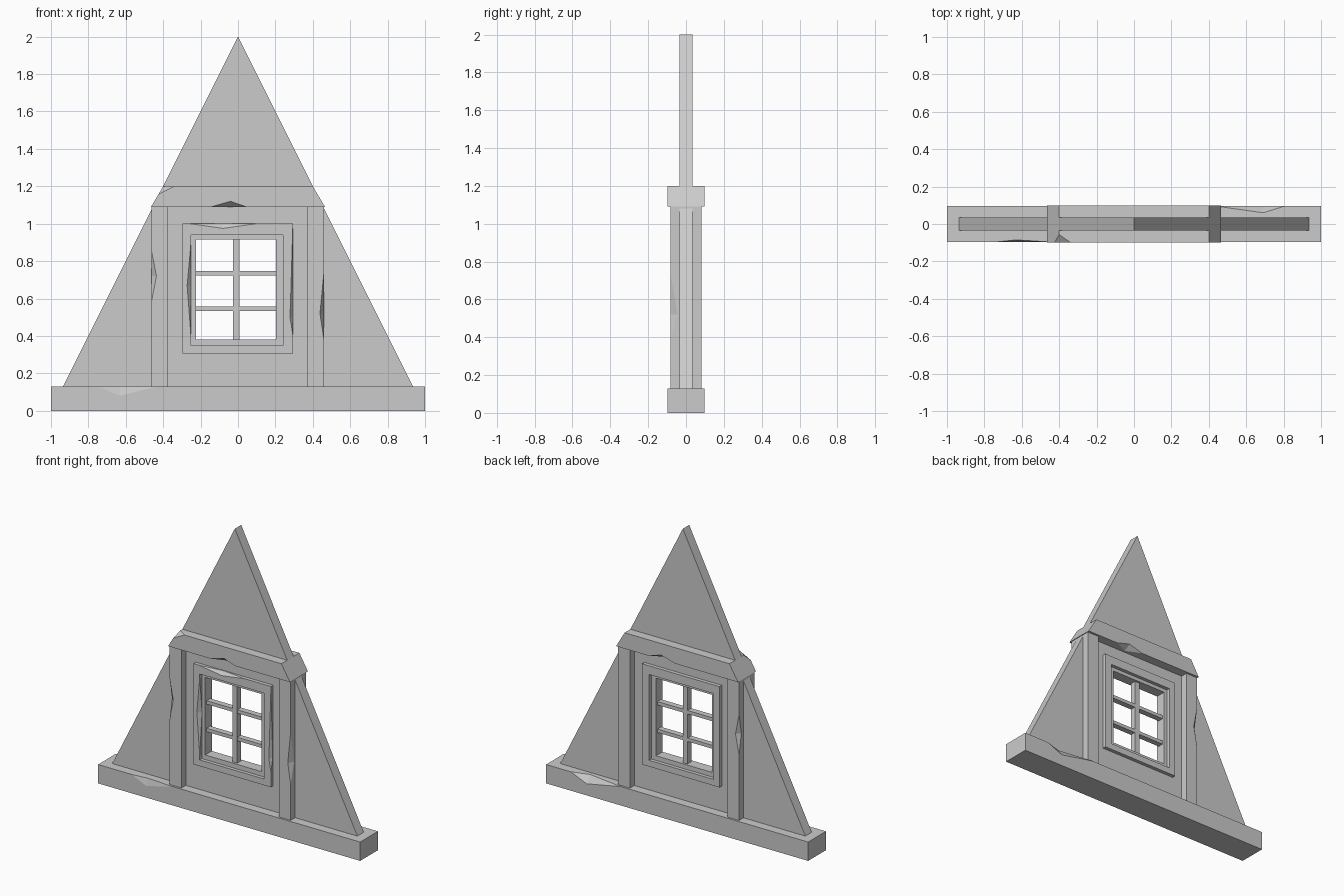
import bpy, bmesh
from mathutils import Vector

if "Cube" in bpy.data.objects:
    bpy.data.objects.remove(bpy.data.objects["Cube"], do_unlink=True)

grey = bpy.data.materials.new("plain grey")
grey.use_nodes = True
grey.diffuse_color = (0.6, 0.6, 0.6, 1)
grey.node_tree.nodes["Principled BSDF"].inputs["Base Color"].default_value = grey.diffuse_color


def prism(name, outline, y0, y1):
    """Extrude an x-z outline from y0 to y1."""
    bm = bmesh.new()
    face = bm.faces.new([bm.verts.new((x, y0, z)) for x, z in outline])
    top = bmesh.ops.extrude_face_region(bm, geom=[face])["geom"]
    moved = [v for v in top if isinstance(v, bmesh.types.BMVert)]
    bmesh.ops.translate(bm, verts=moved, vec=(0, y1 - y0, 0))
    return finish(bm, name)


def finish(bm, name):
    bmesh.ops.recalc_face_normals(bm, faces=bm.faces)
    mesh = bpy.data.meshes.new(name)
    bm.to_mesh(mesh)
    bm.free()
    mesh.materials.append(grey)
    obj = bpy.data.objects.new(name, mesh)
    bpy.context.collection.objects.link(obj)
    return obj


def box(name, x0, x1, z0, z1, half):
    return prism(name, [(x0, z0), (x1, z0), (x1, z1), (x0, z1)], -half, half)


def cut(obj, cutter):
    mod = obj.modifiers.new("cut", "BOOLEAN")
    mod.operation, mod.solver, mod.object = "DIFFERENCE", "EXACT", cutter
    bpy.context.view_layer.objects.active = obj
    bpy.ops.object.modifier_apply(modifier=mod.name)
    bpy.data.objects.remove(cutter, do_unlink=True)


def chip(obj, a, b, p, q):
    """Notch the edge a-b; p and q are the deepest points on its two faces."""
    a, b, p, q = map(Vector, (a, b, p, q))
    out = ((a + b) / 2 - (p + q) / 2).normalized() * 0.004
    spread = (p - q) * 0.3
    bm = bmesh.new()
    verts = [bm.verts.new(v) for v in (a + out, b + out, p + spread, q - spread)]
    bmesh.ops.convex_hull(bm, input=verts)
    cut(obj, finish(bm, "chip_cutter"))


def frame(name, outer, inner, half):
    obj = box(name, *outer, half)
    cut(obj, box("opening_cutter", *inner, half + 0.1))
    return obj


# Gable wall with window opening
wall = prism("gable_wall", [(-0.935, 0.13), (0.935, 0.13), (0, 2)], -0.035, 0.035)
cut(wall, box("opening_cutter", -0.24, 0.23, 0.36, 0.93, 0.2))

# Sill beam along the bottom
sill = box("bottom_beam", -1, 1, 0, 0.13, 0.097)
chip(sill, (-0.76, -0.097, 0.13), (-0.42, -0.097, 0.13),
     (-0.63, -0.097, 0.08), (-0.63, -0.085, 0.13))
chip(sill, (0.42, 0.097, 0.13), (0.82, 0.097, 0.13),
     (0.69, 0.097, 0.08), (0.69, 0.06, 0.13))

# Upright posts
left_post = box("post_left", 0.37, 0.46, 0.13, 1.09, 0.083)
right_post = box("post_right", -0.463, -0.374, 0.13, 1.09, 0.083)
chip(left_post, (0.46, -0.083, 0.36), (0.46, -0.083, 0.76),
     (0.438, -0.083, 0.52), (0.46, -0.045, 0.52))
for y, s in ((-0.083, 1), (0.083, -1)):
    chip(right_post, (-0.463, y, 0.55), (-0.463, y, 0.89),
         (-0.436, y, 0.72), (-0.463, y + s * 0.025, 0.72))

# Collar beam with sloping ends
beam = prism("collar_beam", [(-0.465, 1.09), (0.465, 1.09), (0.40, 1.2), (-0.40, 1.2)],
             -0.098, 0.098)
chip(beam, (-0.16, -0.098, 1.09), (0.06, -0.098, 1.09),
     (-0.04, -0.098, 1.12), (-0.04, -0.06, 1.09))
chip(beam, (0.0, 0.098, 1.09), (0.24, 0.098, 1.09),
     (0.12, 0.098, 1.12), (0.12, 0.05, 1.09))

# Broken corner of the collar beam
corner = [Vector(v) for v in ((-0.43, -0.098, 1.155), (-0.34, -0.098, 1.2), (-0.41, -0.05, 1.2))]
normal = (corner[1] - corner[0]).cross(corner[2] - corner[0])
if normal.dot(Vector((-0.4, -0.098, 1.2)) - corner[0]) < 0:
    normal.negate()
bm = bmesh.new()
bm.from_mesh(beam.data)
found = bmesh.ops.bisect_plane(bm, geom=bm.verts[:] + bm.edges[:] + bm.faces[:],
                               plane_co=corner[0], plane_no=normal, clear_outer=True)
edges = [e for e in found["geom_cut"] if isinstance(e, bmesh.types.BMEdge)]
bmesh.ops.holes_fill(bm, edges=edges)
bmesh.ops.recalc_face_normals(bm, faces=bm.faces)
bm.to_mesh(beam.data)
bm.free()

# Window casing and sash
casing = frame("window_casing", (-0.298, 0.293, 0.305, 1.0), (-0.25, 0.24, 0.348, 0.94), 0.06)
chip(casing, (-0.25, -0.06, 0.34), (-0.25, -0.06, 0.95),
     (-0.272, -0.06, 0.67), (-0.25, -0.035, 0.67))
chip(casing, (-0.3, -0.06, 1.0), (0.14, -0.06, 1.0),
     (-0.08, -0.06, 0.975), (-0.08, -0.04, 1.0))
chip(casing, (0.293, -0.06, 0.4), (0.293, -0.06, 0.99),
     (0.278, -0.06, 0.5), (0.293, -0.04, 0.5))
frame("window_sash", (-0.255, 0.245, 0.343, 0.945), (-0.225, 0.204, 0.38, 0.915), 0.036)

# Glazing bars
box("glazing_bar_upright", -0.027, 0.009, 0.37, 0.925, 0.022)
for name, z in (("lower", 0.546), ("upper", 0.736)):
    box("glazing_bar_" + name, -0.235, 0.215, z - 0.012, z + 0.012, 0.02)
